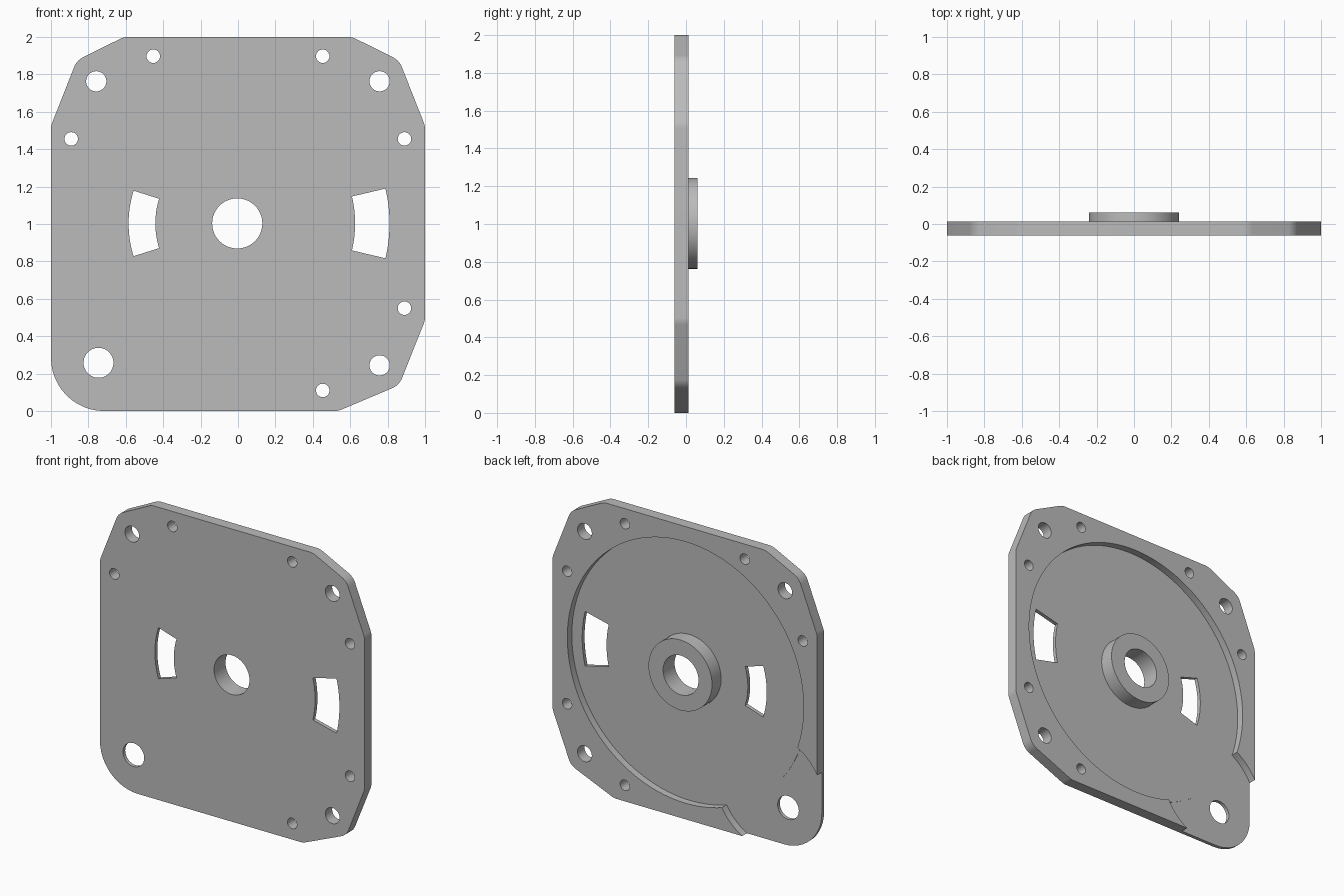
import bpy, bmesh, math
from mathutils import Vector

cube = bpy.data.objects.get("Cube")
if cube:
    bpy.data.objects.remove(cube, do_unlink=True)

FRONT, FLOOR, RIM, HUB_TOP = -0.062, -0.036, 0.013, 0.062
MID_Z = 1.003

grey = bpy.data.materials.new("machined grey")
grey.use_nodes = True
grey.diffuse_color = (0.5, 0.5, 0.5, 1)
grey.node_tree.nodes["Principled BSDF"].inputs["Base Color"].default_value = (0.5, 0.5, 0.5, 1)


def circle(x, z, r, n=48):
    return [(x + r * math.cos(i * math.tau / n), z + r * math.sin(i * math.tau / n)) for i in range(n)]


def sector(r_in, r_out, mid, half, n=16):
    angles = [math.radians(mid - half + 2 * half * i / n) for i in range(n + 1)]
    arc = lambda r, seq: [(r * math.cos(a), MID_Z + r * math.sin(a)) for a in seq]
    return arc(r_out, angles) + arc(r_in, reversed(angles))


def rounded(corners, n=12):
    """Polygon of (x, z, radius) with each corner replaced by a tangent arc."""
    out = []
    for i, (x, z, r) in enumerate(corners):
        p = Vector((x, z))
        a = (Vector(corners[i - 1][:2]) - p).normalized()
        b = (Vector(corners[(i + 1) % len(corners)][:2]) - p).normalized()
        half = a.angle(b) / 2
        centre = p + (a + b).normalized() * r / math.sin(half)
        start = p + a * r / math.tan(half) - centre
        end = p + b * r / math.tan(half) - centre
        sweep = math.pi - 2 * half
        for k in range(n + 1):
            t = k / n
            v = (start * math.sin((1 - t) * sweep) + end * math.sin(t * sweep)) / math.sin(sweep)
            out.append(tuple(centre + v))
    return out


def prism(name, outlines, y0, y1):
    """Extrude one or more x-z outlines from y0 to y1."""
    bm = bmesh.new()
    for pts in outlines:
        face = bm.faces.new([bm.verts.new((x, y0, z)) for x, z in pts])
        new = bmesh.ops.extrude_face_region(bm, geom=[face], use_keep_orig=True)["geom"]
        moved = [g for g in new if isinstance(g, bmesh.types.BMVert)]
        bmesh.ops.translate(bm, verts=moved, vec=(0, y1 - y0, 0))
    bmesh.ops.recalc_face_normals(bm, faces=bm.faces)
    mesh = bpy.data.meshes.new(name)
    bm.to_mesh(mesh)
    bm.free()
    mesh.materials.append(grey)
    ob = bpy.data.objects.new(name, mesh)
    bpy.context.scene.collection.objects.link(ob)
    return ob


def cut(ob, cutters):
    for c in cutters:
        c.hide_render = True
        mod = ob.modifiers.new("cut", 'BOOLEAN')
        mod.operation, mod.solver, mod.object = 'DIFFERENCE', 'EXACT', c
    bpy.context.view_layer.update()
    baked = bpy.data.meshes.new_from_object(ob.evaluated_get(bpy.context.evaluated_depsgraph_get()))
    ob.modifiers.clear()
    ob.data = baked


# Plate outline with clipped corners and one large round corner
outline = rounded([
    (-0.61, 2, 0.1), (0.61, 2, 0.1), (0.862, 1.875, 0.1), (1, 1.525, 0.1),
    (1, 0.485, 0.1), (0.862, 0.138, 0.1), (0.535, 0, 0.1),
    (-1, 0, 0.285), (-1, 1.525, 0.1), (-0.862, 1.875, 0.1)])
plate = prism("plate", [outline], FRONT, RIM)
hub = prism("hub", [circle(0, MID_Z, 0.24, 96)], FLOOR, HUB_TOP)

# Through holes: small screws, corner bolts, large corner hole, bore, slots
small = [(-0.453, 1.897), (0.453, 1.897), (-0.892, 1.455), (0.89, 1.455), (0.89, 0.55), (0.453, 0.11)]
bolts = [(-0.758, 1.763), (0.757, 1.763), (0.757, 0.244)]
openings = [circle(x, z, 0.036, 32) for x, z in small]
openings += [circle(x, z, 0.054) for x, z in bolts]
openings += [circle(-0.746, 0.258, 0.08), circle(-0.004, MID_Z, 0.134, 64),
             sector(0.442, 0.585, 180, 17.4), sector(0.626, 0.81, 0, 13.3)]
holes = prism("hole_cutter", openings, -0.2, 0.2)

# Round recess in the back and lowered pad around the large corner hole
recess = prism("recess_cutter", [circle(-0.005, MID_Z, 0.893, 160)], FLOOR, 0.2)
pad = prism("pad_cutter", [circle(-0.64, 0.36, 0.415, 96)], FLOOR - 0.002, 0.2)
# Keep the pad outside the main recess floor
cut(pad, [prism("pad_trim", [circle(-0.005, MID_Z, 0.89, 160)], -0.3, 0.3)])

cut(plate, [recess, pad, holes])
cut(hub, [holes])
for name in ("hole_cutter", "recess_cutter", "pad_cutter", "pad_trim"):
    bpy.data.objects.remove(bpy.data.objects[name], do_unlink=True)

# Smooth round walls, keep edges sharp
for ob in (plate, hub):
    bpy.ops.object.select_all(action='DESELECT')
    ob.select_set(True)
    bpy.context.view_layer.objects.active = ob
    bpy.ops.object.shade_smooth_by_angle(angle=math.radians(30))
